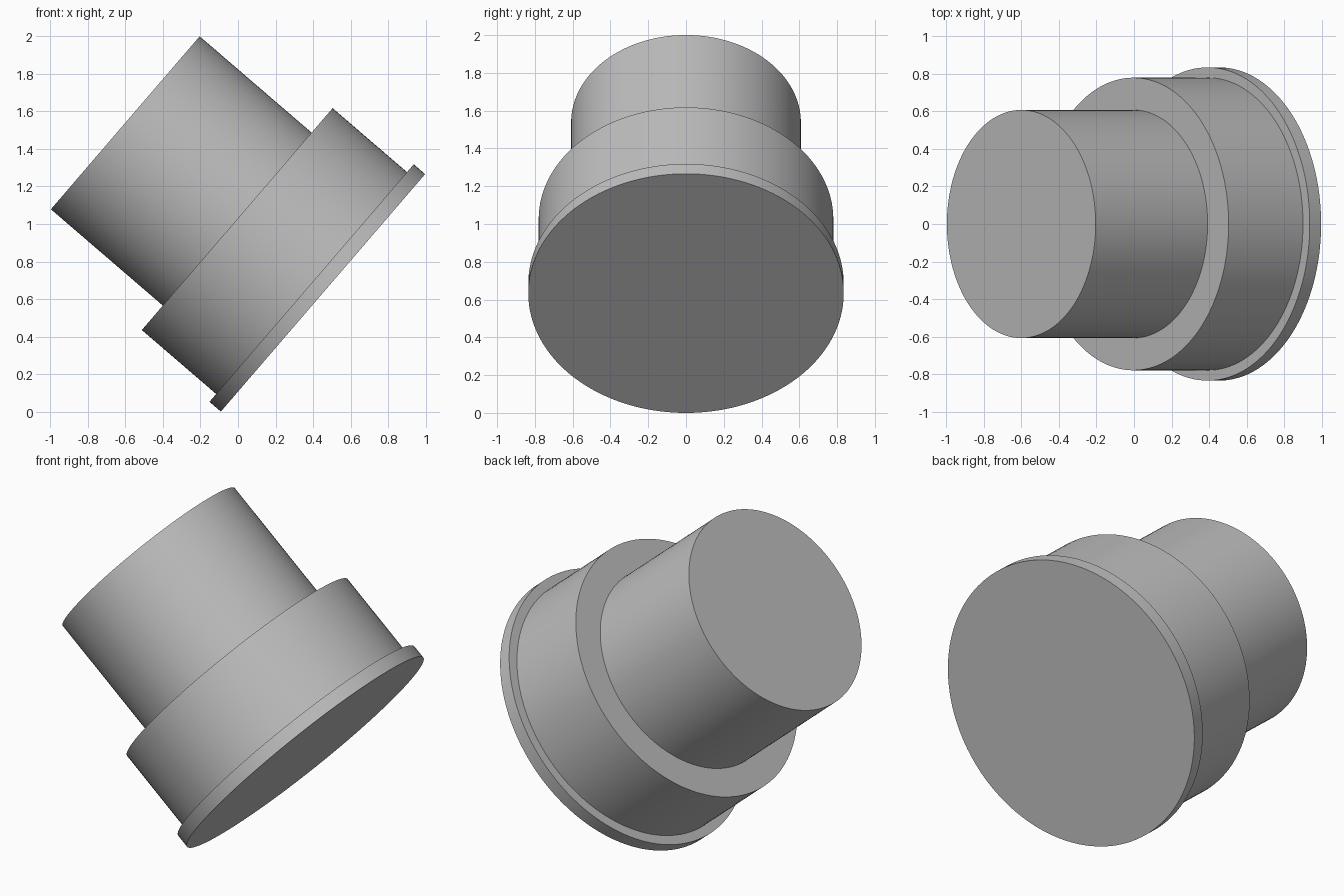
import bpy
import bmesh
import math
from mathutils import Matrix, Vector

cube = bpy.data.objects.get("Cube")
if cube:
    bpy.data.objects.remove(cube, do_unlink=True)

SEGMENTS = 128
TILT = math.radians(-49.3)
BASE_CENTRE = Vector((0.453, 0, 0.633))

# Plain grey material
grey = bpy.data.materials.new("plain grey")
grey.use_nodes = True
colour = (0.52, 0.52, 0.52, 1)
grey.diffuse_color = colour
grey.node_tree.nodes["Principled BSDF"].inputs["Base Color"].default_value = colour

# Stepped half profile (radius, height): flange, collar, barrel
profile = [(0, 0), (0.835, 0), (0.835, 0.08), (0.78, 0.08), (0.78, 0.603),
           (0.608, 0.603), (0.608, 1.39), (0, 1.39)]

# Turn the profile into a closed solid
bm = bmesh.new()
verts = [bm.verts.new((r, 0, h)) for r, h in profile]
edges = [bm.edges.new(pair) for pair in zip(verts, verts[1:])]
bmesh.ops.spin(bm, geom=verts + edges, cent=(0, 0, 0), axis=(0, 0, 1),
               angle=math.tau, steps=SEGMENTS, use_merge=True)
bmesh.ops.remove_doubles(bm, verts=bm.verts, dist=0.0001)
bmesh.ops.recalc_face_normals(bm, faces=bm.faces)

# Lean the axis toward the model's right, resting on the flange rim
bmesh.ops.transform(bm, verts=bm.verts,
                    matrix=Matrix.Translation(BASE_CENTRE) @ Matrix.Rotation(TILT, 4, "Y"))

mesh = bpy.data.meshes.new("stepped_plug")
bm.to_mesh(mesh)
bm.free()
mesh.materials.append(grey)
plug = bpy.data.objects.new("stepped_plug", mesh)
bpy.context.collection.objects.link(plug)

# Smooth walls with crisp rims
bpy.ops.object.select_all(action="DESELECT")
plug.select_set(True)
bpy.context.view_layer.objects.active = plug
bpy.ops.object.shade_smooth_by_angle(angle=math.radians(30))
